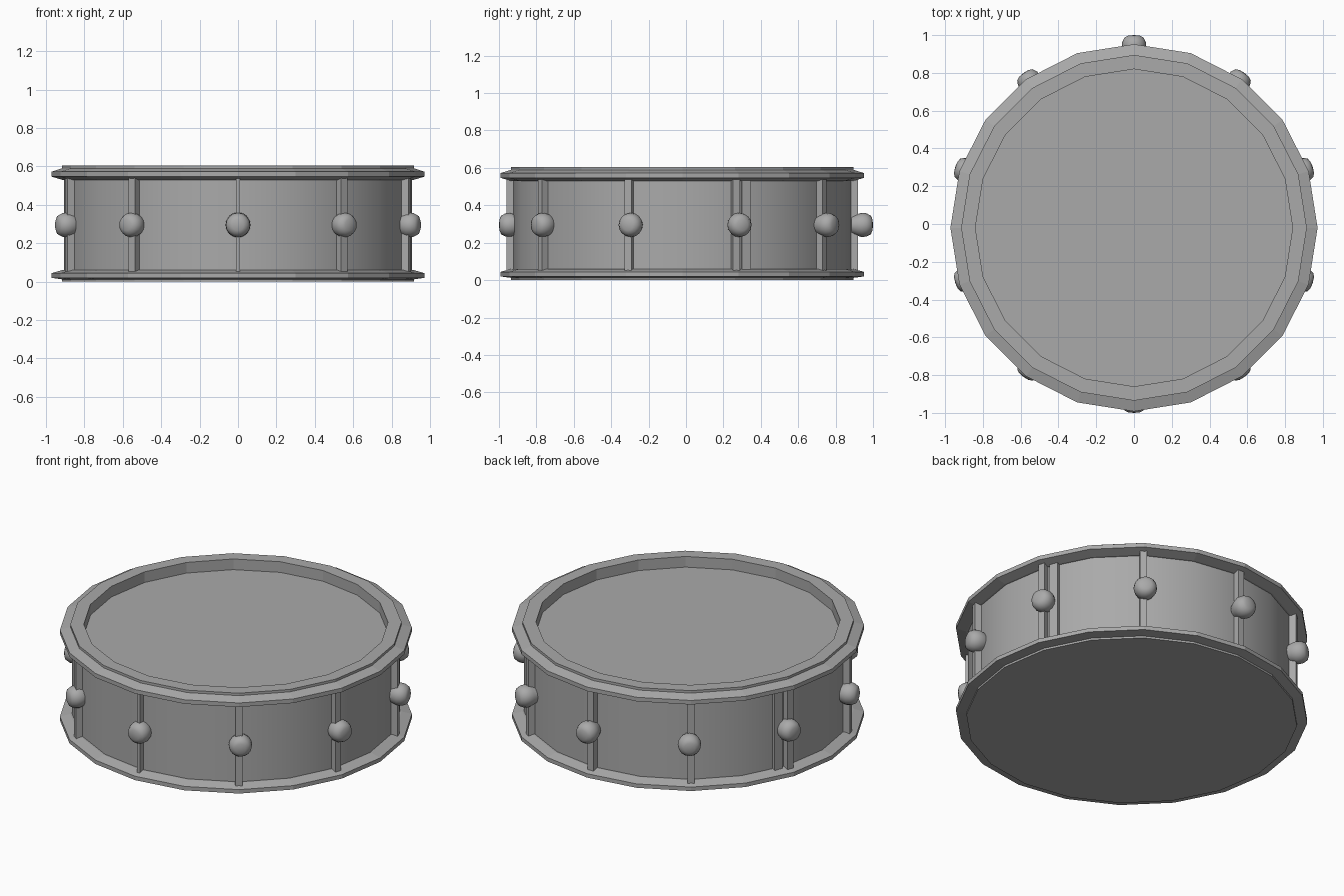
import bpy, bmesh
from math import cos, sin, pi, radians
from mathutils import Matrix

if "Cube" in bpy.data.objects:
    bpy.data.objects.remove(bpy.data.objects["Cube"])

grey = bpy.data.materials.new("plain_grey")
grey.use_nodes = True
GREY = (0.4, 0.4, 0.4, 1)
grey.diffuse_color = GREY
grey.node_tree.nodes["Principled BSDF"].inputs["Base Color"].default_value = GREY

CENTRE_Y = -0.02
MID_Z = 0.295


def finish(name, bm, angle=None):
    """Turn a bmesh into a named object, smooth below the given angle."""
    bmesh.ops.recalc_face_normals(bm, faces=bm.faces)
    mesh = bpy.data.meshes.new(name)
    bm.to_mesh(mesh)
    bm.free()
    mesh.materials.append(grey)
    obj = bpy.data.objects.new(name, mesh)
    bpy.context.collection.objects.link(obj)
    if angle:
        bpy.ops.object.select_all(action="DESELECT")
        obj.select_set(True)
        bpy.context.view_layer.objects.active = obj
        bpy.ops.object.shade_smooth_by_angle(angle=radians(angle))
    return obj


def lathe(profile, sides, closed=False):
    """Revolve (radius, height) points about z."""
    bm = bmesh.new()
    rings = []
    for r, z in profile:
        if r == 0:
            rings.append([bm.verts.new((0, 0, z))] * sides)
        else:
            rings.append([bm.verts.new((r * cos(2 * pi * i / sides), r * sin(2 * pi * i / sides), z))
                          for i in range(sides)])
    pairs = list(zip(rings, rings[1:]))
    if closed:
        pairs.append((rings[-1], rings[0]))
    for a, b in pairs:
        for i in range(sides):
            j = (i + 1) % sides
            corners = list(dict.fromkeys((a[i], a[j], b[j], b[i])))
            bm.faces.new(corners)
    return bm


def drum_part(name, profile, closed=False, angle=None):
    obj = finish(name, lathe(profile, 20, closed), angle)
    obj.location.y = CENTRE_Y
    return obj


# Shell and the two drum heads
drum_part("shell", [(0.905, 0.04), (0.905, 0.56)], angle=30)
drum_part("top_head", [(0, 0.54), (0.85, 0.54)])
drum_part("bottom_head", [(0, 0), (0.915, 0)])

# Hoops: raised rim with a sloping outer flange
drum_part("top_hoop", [(0.84, 0.53), (0.84, 0.605), (0.915, 0.605), (0.915, 0.59),
                       (0.972, 0.572), (0.972, 0.547), (0.915, 0.53)], closed=True)
drum_part("bottom_hoop", [(0.84, 0), (0.915, 0), (0.915, 0.012), (0.972, 0.02),
                          (0.972, 0.044), (0.915, 0.06), (0.84, 0.06)], closed=True)

# Ten tension rods, each with a rounded lug at mid height
LUG = [(0.045, 0.88), (0.058, 0.91), (0.065, 0.935), (0.062, 0.96),
       (0.05, 0.983), (0.03, 0.992), (0, 0.995)]
for k in range(10):
    az = radians(-90 + 36 * k)
    turn = Matrix.Rotation(az, 4, "Z")
    width = 0.02 if k == 0 else 0.04

    bm = bmesh.new()
    bmesh.ops.create_cube(bm, size=1)
    bmesh.ops.scale(bm, vec=(0.06, width, 0.49), verts=bm.verts)
    bmesh.ops.translate(bm, vec=(0.91, 0, MID_Z), verts=bm.verts)
    bmesh.ops.transform(bm, matrix=turn, verts=bm.verts)
    finish(f"tension_rod_{k + 1}", bm).location.y = CENTRE_Y

    bm = lathe(LUG, 16)
    aim = Matrix.Translation((0, 0, MID_Z)) @ turn @ Matrix.Rotation(pi / 2, 4, "Y")
    bmesh.ops.transform(bm, matrix=aim, verts=bm.verts)
    lug = finish(f"lug_{k + 1}", bm, 45)
    lug.location.y = 0.005 if k == 5 else -0.005

# Seam strips beside the two rear side rods
for side, az in (("left", 22), ("right", 158)):
    bm = bmesh.new()
    bmesh.ops.create_cube(bm, size=1)
    bmesh.ops.scale(bm, vec=(0.03, 0.05, 0.49), verts=bm.verts)
    bmesh.ops.translate(bm, vec=(0.902, 0, MID_Z), verts=bm.verts)
    bmesh.ops.transform(bm, matrix=Matrix.Rotation(radians(az), 4, "Z"), verts=bm.verts)
    finish(f"{side}_seam_strip", bm).location.y = CENTRE_Y
